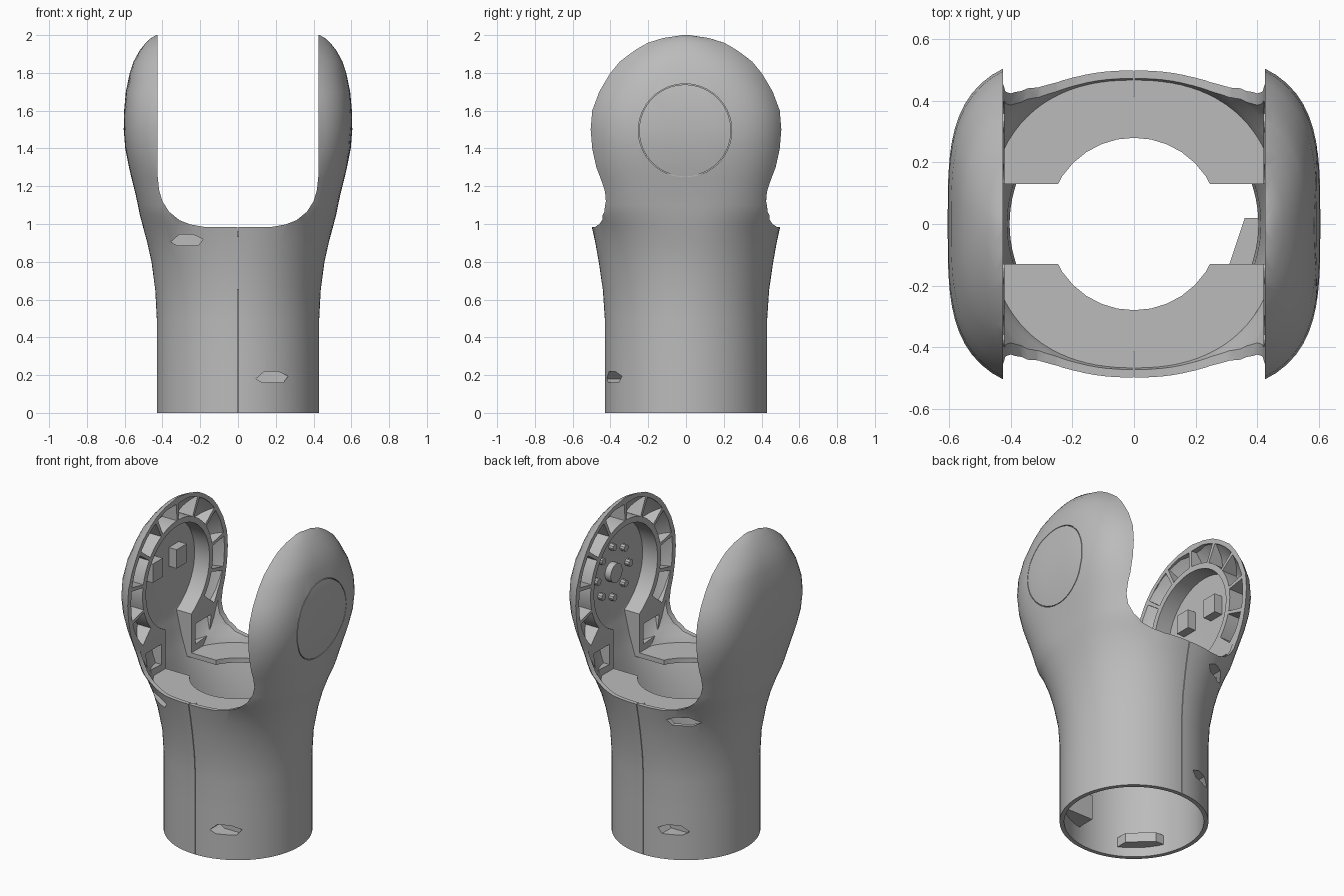
import bpy, bmesh
from math import sin, cos, pi, radians, copysign

cube = bpy.data.objects.get("Cube")
if cube:
    bpy.data.objects.remove(cube, do_unlink=True)

grey = bpy.data.materials.new("plain grey")
grey.use_nodes = True
grey.diffuse_color = (0.5, 0.5, 0.5, 1)
grey.node_tree.nodes["Principled BSDF"].inputs["Base Color"].default_value = (0.5, 0.5, 0.5, 1)

# Height, half width, a point (x, y) on the rim, and roundness exponent of the shell
SECTIONS = [(0, .43, 0, .43, 2), (.3, .43, 0, .43, 2), (.5, .43, 0, .43, 2),
            (.65, .438, 0, .44, 2), (.8, .458, 0, .462, 2.1), (.9, .48, 0, .48, 2.2),
            (1, .507, 0, .502, 2.4), (1.05, .52, .34, .445, 2.6), (1.1, .53, .385, .43, 2.8),
            (1.16, .543, .41, .43, 3), (1.24, .563, .42, .455, 3.1), (1.3, .577, .425, .475, 3.2),
            (1.4, .597, .425, .497, 3.4), (1.5, .605, .425, .505, 3.5), (1.6, .603, .425, .497, 3.4),
            (1.7, .594, .425, .46, 3.2), (1.8, .573, .425, .4, 2.8), (1.86, .553, .425, .35, 2.6),
            (1.92, .52, .425, .27, 2.3), (1.96, .488, .425, .2, 2), (1.985, .46, .425, .12, 2),
            (2, .432, .425, .02, 2)]


def finish(bm, name):
    bmesh.ops.recalc_face_normals(bm, faces=bm.faces)
    mesh = bpy.data.meshes.new(name)
    bm.to_mesh(mesh)
    bm.free()
    obj = bpy.data.objects.new(name, mesh)
    bpy.context.collection.objects.link(obj)
    return obj


def power(v, e):
    return copysign(abs(v) ** e, v)


def loft(name, inset, base, top):
    """Closed rounded shell, shrunk by inset."""
    bm = bmesh.new()
    rings = []
    for i, (z, a, x, y, n) in enumerate(s for s in SECTIONS if s[0] <= top):
        b = y / (1 - (x / a) ** n) ** (1 / n)
        ring = []
        for k in range(96):
            c, s = cos(k * pi / 48), sin(k * pi / 48)
            r = (abs(c) ** n + abs(s) ** n) ** (-1 / n)
            ring.append(bm.verts.new(((a - inset) * r * c, (b - inset) * r * s, z if i else base)))
        rings.append(ring)
    for low, high in zip(rings, rings[1:]):
        for k in range(96):
            j = (k + 1) % 96
            bm.faces.new((low[k], low[j], high[j], high[k]))
    bm.faces.new(rings[0][::-1])
    bm.faces.new(rings[-1])
    return finish(bm, name)


def prisms(name, axis, outlines, lo, hi):
    """Extrude one or more flat outlines along an axis."""
    place = {"x": lambda u, v, d: (d, u, v), "y": lambda u, v, d: (u, d, v),
             "z": lambda u, v, d: (u, v, d)}[axis]
    bm = bmesh.new()
    for pts in outlines:
        ends = [[bm.verts.new(place(u, v, d)) for u, v in pts] for d in (lo, hi)]
        bm.faces.new(ends[0])
        bm.faces.new(ends[1][::-1])
        for k in range(len(pts)):
            j = (k + 1) % len(pts)
            bm.faces.new((ends[0][k], ends[0][j], ends[1][j], ends[1][k]))
    return finish(bm, name)


def rect(u0, u1, v0, v1):
    return [(u0, v0), (u1, v0), (u1, v1), (u0, v1)]


def arc(cu, cv, r, start, end, n):
    return [(cu + r * cos(radians(start + (end - start) * i / n)),
             cv + r * sin(radians(start + (end - start) * i / n))) for i in range(n + 1)]


def circle(cu, cv, r, n):
    return arc(cu, cv, r, 0, 360, n)[:-1]


def combine(obj, other, operation):
    """Apply an exact boolean and drop the tool."""
    mod = obj.modifiers.new("cut", "BOOLEAN")
    mod.object, mod.operation, mod.solver = other, operation, "EXACT"
    bpy.context.view_layer.update()
    mesh = bpy.data.meshes.new_from_object(obj.evaluated_get(bpy.context.evaluated_depsgraph_get()))
    obj.modifiers.clear()
    obj.data = mesh
    bpy.data.objects.remove(other, do_unlink=True)


# Hollow: keyhole recess and ring of ribbed cells in both arms
keyhole = arc(0, 1.5, .32, -66, 246, 40) + [(-.13, .6), (.13, .6)]
cells = []
for i in range(10):
    a = -42 + 26.4 * i
    cells.append(arc(0, 1.5, .472, a + 1.5, a + 24.9, 5) + arc(0, 1.5, .355, a + 24.9, a + 1.5, 5))
for s in (-1, 1):
    cells.append([(s * .17, 1), (s * .31, 1.01), (s * .33, 1.13), (s * .17, 1.13)])
hollow = prisms("hollow", "x", [keyhole] + cells, -.53, .53)

# Hollow: sleeve, hole through the thin shelf and pocket above the shelf
combine(hollow, prisms("sleeve", "z", [rect(-.7, .7, -.7, .7)], -.2, .93), "UNION")
combine(hollow, prisms("shelf_hole", "z", [circle(0, 0, .28, 32)], .5, 1.2), "UNION")
combine(hollow, prisms("pocket", "z", [rect(-.42, .42, -.7, .7)], .96, 1.45), "UNION")
combine(hollow, loft("inner_shell", .026, -.1, 1.97), "INTERSECT")

body = loft("fork_shell", 0, 0, 2)
combine(body, hollow, "DIFFERENCE")

# Rounded opening between the arms
half = [(.425, 2.2), (.425, 1.25), (.418, 1.18), (.4, 1.12), (.365, 1.065),
        (.31, 1.02), (.25, .997), (.18, .985)]
opening = half + [(-x, z) for x, z in reversed(half)]
combine(body, prisms("opening", "y", [opening], -1, 1), "DIFFERENCE")


def add_inside(part):
    """Trim a part to the shell wall and merge it into the body."""
    combine(part, loft("limit", .01, 0, 2), "INTERSECT")
    combine(body, part, "UNION")


# Screw bosses inside the sleeve, then the screw slots
for side, lower in ((-1, .18), (1, -.18)):
    bosses = [rect(lower - .1, lower + .1, .11, .27), rect(-.37, -.17, .87, .945)]
    add_inside(prisms("bosses", "y", bosses, *sorted((side * .28, side * .6))))
    slots = []
    for x, z in ((lower, .19), (-.27, .915)):
        slots.append([(x - .085, z - .01), (x - .05, z - .03), (x + .06, z - .03),
                      (x + .085, z + .005), (x + .03, z + .03), (x - .04, z + .03)])
    combine(body, prisms("slots", "y", slots, *sorted((side * .32, side * .7))), "DIFFERENCE")

# Locking tabs low inside the sleeve
add_inside(prisms("side_tab", "z", [[(.5, .02), (.36, .02), (.31, -.13), (.5, -.13)]], .13, .24))
add_inside(prisms("front_tab", "z", [[(-.5, -.17), (-.31, -.17), (-.18, -.29), (-.18, -.5)]], .06, .12))

# Seam lines at front and back
for side in (-1, 1):
    seam = prisms("seam", "z", [rect(-.002, .002, *sorted((side * .415, side * .7)))], -.1, 1.1)
    combine(body, seam, "DIFFERENCE")

# Fine circular groove of the cover on one arm
groove = prisms("groove", "x", [circle(-.005, 1.495, .247, 64)], .56, .7)
combine(groove, prisms("core", "x", [circle(-.005, 1.495, .243, 64)], .5, .8), "DIFFERENCE")
combine(body, groove, "DIFFERENCE")

# Pegs in one arm, hub and bolts in the other
parts = [body]
pegs = [rect(y - .05, y + .05, 1.51, 1.63) for y in (-.13, .11)]
parts.append(prisms("pegs", "x", pegs, -.545, -.475))
parts.append(prisms("hub", "x", [circle(0, 1.5, .06, 16)], .49, .545))
bolts = [circle(u, v, .022, 10) for u, v in circle(0, 1.5, .16, 8)]
parts.append(prisms("bolts", "x", bolts, .5, .545))

for obj in parts:
    obj.data.materials.clear()
    obj.data.materials.append(grey)
    for face in obj.data.polygons:
        face.material_index = 0
    bpy.ops.object.select_all(action="DESELECT")
    obj.select_set(True)
    bpy.context.view_layer.objects.active = obj
    bpy.ops.object.shade_smooth_by_angle(angle=radians(30))
